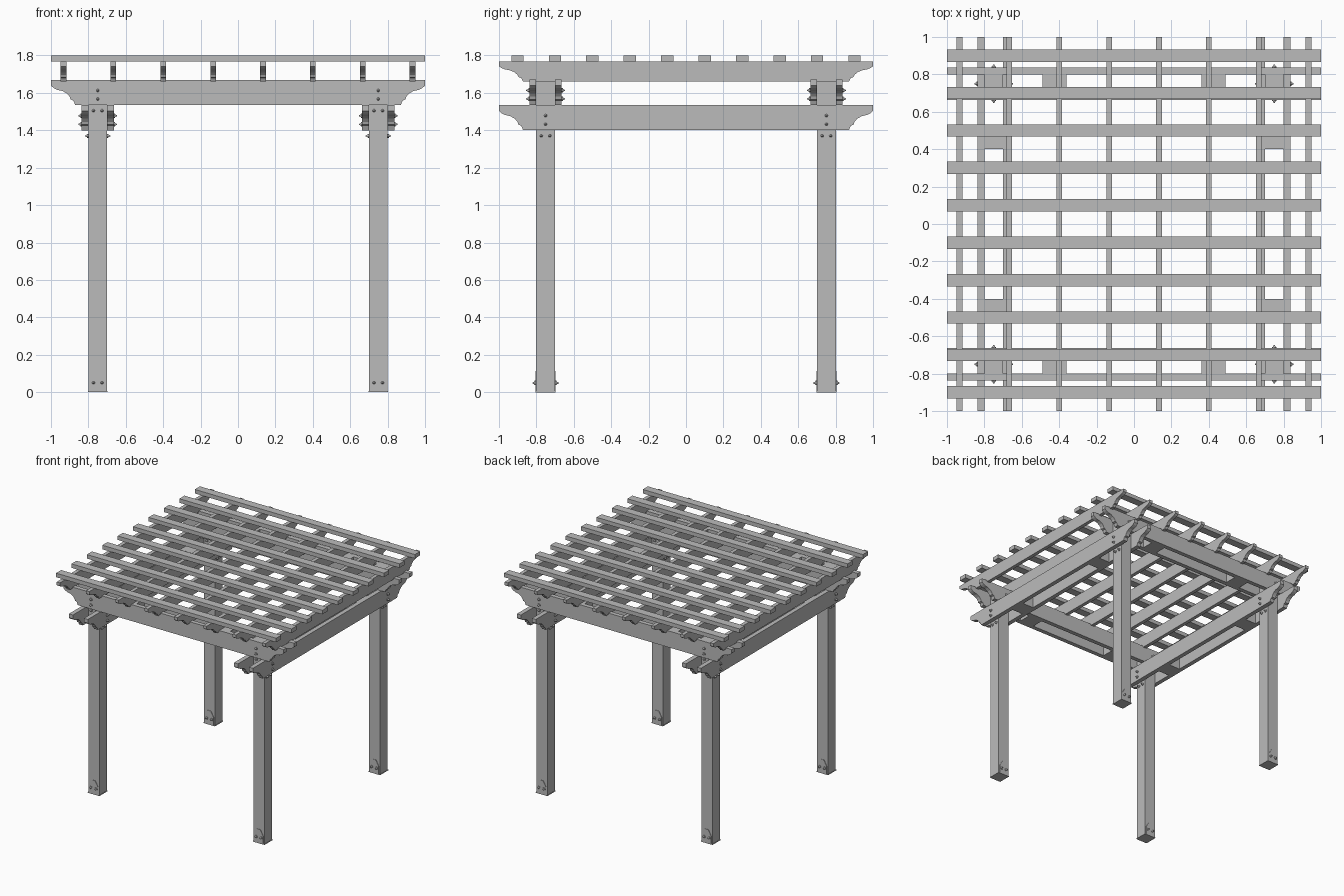
import bpy, bmesh
from math import radians
from mathutils import Matrix, Vector

if "Cube" in bpy.data.objects:
    bpy.data.objects.remove(bpy.data.objects["Cube"], do_unlink=True)

grey = bpy.data.materials.new("weathered_grey")
grey.use_nodes = True
grey.diffuse_color = (0.5, 0.5, 0.5, 1)
grey.node_tree.nodes["Principled BSDF"].inputs["Base Color"].default_value = (0.5, 0.5, 0.5, 1)


def finish(name, bm, smooth=False):
    bmesh.ops.recalc_face_normals(bm, faces=bm.faces)
    mesh = bpy.data.meshes.new(name)
    bm.to_mesh(mesh)
    bm.free()
    mesh.materials.append(grey)
    obj = bpy.data.objects.new(name, mesh)
    bpy.context.collection.objects.link(obj)
    return obj


def box(name, x, y, z):
    bm = bmesh.new()
    size = [b - a for a, b in (x, y, z)]
    mid = [(a + b) / 2 for a, b in (x, y, z)]
    bmesh.ops.create_cube(bm, size=1, matrix=Matrix.Translation(mid) @ Matrix.Diagonal((*size, 1)))
    return finish(name, bm)


def extrude(name, outline, thick, place):
    """Extrude an outline in the local xz plane along local y, then place it."""
    bm = bmesh.new()
    face = bm.faces.new([bm.verts.new((u, -thick / 2, v)) for u, v in outline])
    out = bmesh.ops.extrude_face_region(bm, geom=[face])["geom"]
    bmesh.ops.translate(bm, verts=[v for v in out if isinstance(v, bmesh.types.BMVert)], vec=(0, thick, 0))
    bm.transform(place)
    return finish(name, bm)


# Scrolled beam end: distance from centre, fraction of the height
SCROLL = [(1, 1), (1, .77), (.985, .67), (.965, .60), (.94, .56), (.915, .46),
          (.90, .33), (.895, .22), (.88, .18), (.87, 0)]


def beam(name, offset, along_y, z0, z1, thick):
    right = [(u, z0 + f * (z1 - z0)) for u, f in SCROLL]
    outline = right + [(-u, v) for u, v in reversed(right)]
    turn = Matrix.Rotation(radians(90), 4, "Z") if along_y else Matrix()
    shift = (offset, 0, 0) if along_y else (0, offset, 0)
    return extrude(name, outline, thick, Matrix.Translation(shift) @ turn)


def bolt(name, pos, direction):
    """Washer with a tapered nut, pointing along direction."""
    bm = bmesh.new()
    for r1, r2, depth, start in ((.012, .012, .006, 0), (.008, .002, .012, .006)):
        bmesh.ops.create_cone(bm, cap_ends=True, segments=10, radius1=r1, radius2=r2, depth=depth,
                              matrix=Matrix.Translation((0, 0, start + depth / 2)))
    turn = Vector((0, 0, 1)).rotation_difference(Vector(direction)).to_matrix().to_4x4()
    bm.transform(Matrix.Translation(pos) @ turn)
    return finish(name, bm)


# Double side beams below, double front and back beams above
for s in (-1, 1):
    for off in (.682, .818):
        beam("side_beam", s * off, True, 1.40, 1.535, .036)
        beam("cross_beam", s * off, False, 1.535, 1.67, .036)

# Rafters and top slats
for i in range(8):
    beam("rafter", -.933 + i * .2666, True, 1.66, 1.767, .03)
for i in range(10):
    y = -.9 + i * .2
    box("top_slat", (-1, 1), (y - .033, y + .033), (1.767, 1.8))

# Posts with base brackets, spacers and bolts at each corner
for sx in (-1, 1):
    for sy in (-1, 1):
        cx, cy = sx * .75, sy * .75
        box("post", (cx - .05, cx + .05), (cy - .05, cy + .05), (.005, 1.67))
        box("base_plate", (cx - .053, cx + .053), (cy - .053, cy + .053), (0, .006))
        box("side_spacer", (cx - .05, cx + .05), sorted((sy * .40, sy * .53)), (1.40, 1.535))
        box("cross_spacer", sorted((sx * .36, sx * .49)), (cy - .05, cy + .05), (1.535, 1.67))
        for d in (-1, 1):
            tab = [(-.04, 0), (.04, 0), (.04, .07), (.015, .115), (-.015, .115), (-.04, .07)]
            extrude("base_bracket", tab, .004, Matrix.Translation((cx, cy + d * .052, 0)))
            for k in (-.023, .023):
                bolt("base_bolt", (cx + k, cy + d * .053, .05), (0, d, 0))
                bolt("post_bolt", (cx + k, cy + d * .05, 1.505), (0, d, 0))
                bolt("post_bolt", (cx + d * .05, cy + k, 1.37), (d, 0, 0))
                bolt("cross_beam_bolt", (cx, cy + d * .086, 1.59 + k), (0, d, 0))
                bolt("side_beam_bolt", (cx + d * .086, cy, 1.455 + k), (d, 0, 0))
